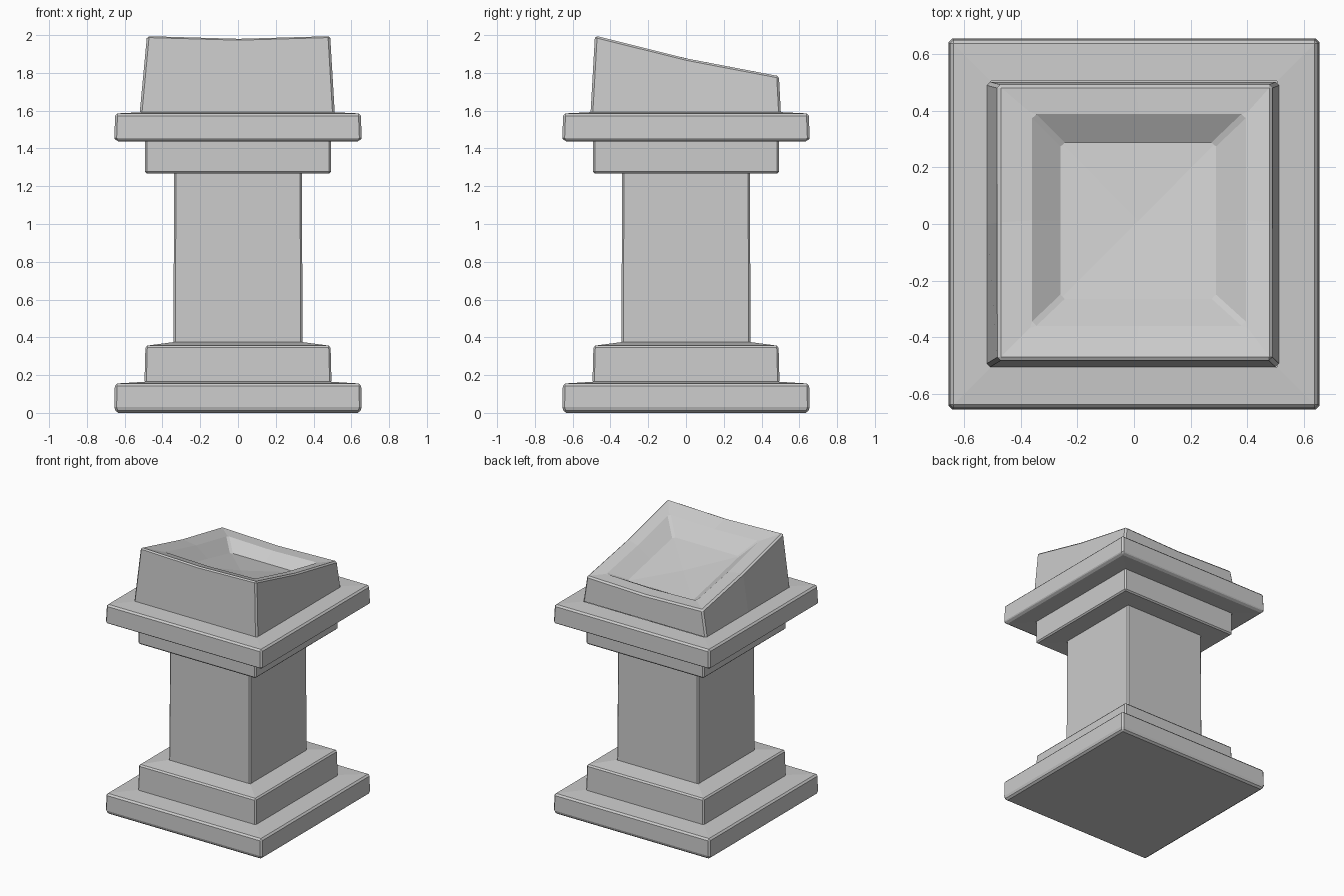
import bpy
import bmesh

if "Cube" in bpy.data.objects:
    bpy.data.objects.remove(bpy.data.objects["Cube"])

SLOPE = -0.22  # lectern-like tilt of the head


def ring(x0, x1, y0, y1, z, slope=0.0, sag=0.0):
    """Eight points round a rectangle; tilted along y, side middles sag."""
    xm, ym = (x0 + x1) / 2, (y0 + y1) / 2
    pts = [(x0, y0), (xm, y0), (x1, y0), (x1, ym),
           (x1, y1), (xm, y1), (x0, y1), (x0, ym)]
    return [(x, y, z + slope * y - sag * (i % 2)) for i, (x, y) in enumerate(pts)]


def square(h, z):
    return ring(-h, h, -h, h, z)


def loft(name, rings, bevel, cap_bottom=False, bowl_z=None):
    """Skin a stack of rings, with an optional flat bottom and sunken top."""
    bm = bmesh.new()
    rows = [[bm.verts.new(p) for p in r] for r in rings]
    for a, b in zip(rows, rows[1:]):
        for i in range(8):
            j = (i + 1) % 8
            bm.faces.new((a[i], a[j], b[j], b[i]))
    if cap_bottom:
        bm.faces.new(rows[0][::-1])
    if bowl_z is not None:
        top = rows[-1]
        mid = bm.verts.new((0.015, 0.01, bowl_z))
        for i in range(8):
            bm.faces.new((top[i], top[(i + 1) % 8], mid))
    mesh = bpy.data.meshes.new(name)
    bm.to_mesh(mesh)
    bm.free()
    obj = bpy.data.objects.new(name, mesh)
    bpy.context.collection.objects.link(obj)
    mod = obj.modifiers.new("worn_edges", 'BEVEL')
    mod.width = bevel
    mod.segments = 1
    mod.limit_method = 'ANGLE'
    mod.angle_limit = 0.8
    return obj


# Stepped foot
loft("base_slab", [square(0.645, 0), square(0.655, 0.03), square(0.652, 0.155),
                   square(0.49, 0.165)], 0.012, cap_bottom=True)
loft("base_step", [square(0.495, 0.165), square(0.49, 0.355),
                   square(0.34, 0.375)], 0.01)

# Square shaft
loft("shaft", [square(0.342, 0.375), square(0.338, 1.27)], 0.01)

# Stepped capital
loft("cap_step", [square(0.338, 1.27), square(0.493, 1.268),
                  square(0.493, 1.44)], 0.01)
loft("cap_slab", [square(0.493, 1.44), square(0.645, 1.437), square(0.655, 1.455),
                  square(0.65, 1.585), square(0.505, 1.592)], 0.012)

# Slanted head with a shallow square basin
loft("basin_head", [
    ring(-0.52, 0.512, -0.505, 0.502, 1.592),
    ring(-0.482, 0.488, -0.482, 0.492, 1.893, SLOPE, 0.014),
    ring(-0.36, 0.395, -0.36, 0.388, 1.87, SLOPE, 0.01),
    ring(-0.26, 0.29, -0.265, 0.288, 1.785, SLOPE),
], 0.012, bowl_z=1.768)
